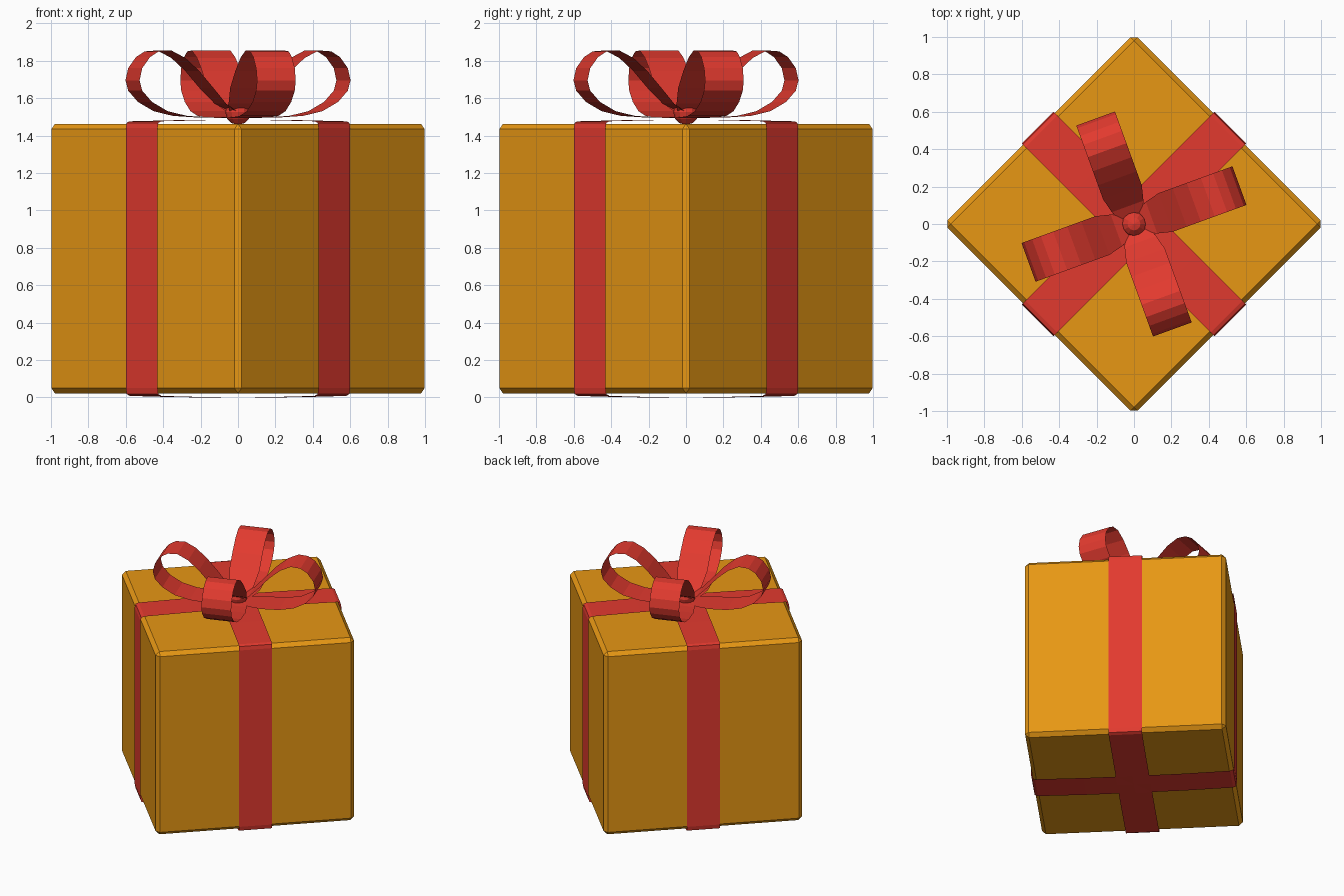
import bpy, bmesh
from math import radians
from mathutils import Matrix

if "Cube" in bpy.data.objects:
    bpy.data.objects.remove(bpy.data.objects["Cube"])


def material(name, color):
    m = bpy.data.materials.new(name)
    m.diffuse_color = (*color, 1)
    m.use_nodes = True
    m.node_tree.nodes["Principled BSDF"].inputs["Base Color"].default_value = m.diffuse_color
    return m


GOLD = material("gold_paper", (0.80, 0.31, 0.007))
RED = material("red_ribbon", (0.76, 0.042, 0.028))


def finish(bm, name, mat, angle=0):
    bm.transform(Matrix.Rotation(radians(angle), 4, 'Z'))
    me = bpy.data.meshes.new(name)
    bm.to_mesh(me)
    bm.free()
    me.materials.append(mat)
    ob = bpy.data.objects.new(name, me)
    bpy.context.collection.objects.link(ob)
    return ob


def strip(name, path, angle, closed=False):
    """Thin sheet following (distance, height, half width) points."""
    bm = bmesh.new()
    rows = [(bm.verts.new((r, -w, z)), bm.verts.new((r, w, z))) for r, z, w in path]
    pairs = list(zip(rows, rows[1:]))
    if closed:
        pairs.append((rows[-1], rows[0]))
    for (a, b), (c, d) in pairs:
        bm.faces.new((a, b, d, c))
    bmesh.ops.recalc_face_normals(bm, faces=bm.faces)
    return finish(bm, name, RED, angle)


# Box with chamfered edges, turned 45 degrees
bm = bmesh.new()
bmesh.ops.create_cube(bm, size=1.44, matrix=Matrix.Translation((0, 0, 0.742)))
bmesh.ops.bevel(bm, geom=bm.edges[:], offset=0.028, segments=1, affect='EDGES')
finish(bm, "box", GOLD, 45)

# Two ribbons wrapped right around the box
right = [(0, 0, .12), (.35, .001, .12), (.70, .008, .12), (.722, .018, .12),
         (.728, .05, .12), (.728, 1.44, .12), (.722, 1.468, .12),
         (.70, 1.476, .12), (.35, 1.482, .12), (0, 1.484, .12)]
left = [(-r, z, w) for r, z, w in reversed(right[1:-1])]
for i in range(2):
    strip(f"ribbon_{i + 1}", right + left, 45 + 90 * i, closed=True)

# Four bow loops, narrowing to the knot
loop = [(.02, 1.50, .06), (.10, 1.495, .09), (.20, 1.497, .11), (.33, 1.505, .11),
        (.44, 1.53, .11), (.53, 1.58, .11), (.585, 1.64, .11), (.60, 1.695, .11),
        (.585, 1.76, .11), (.54, 1.82, .11), (.49, 1.85, .11), (.42, 1.855, .11),
        (.34, 1.815, .11), (.26, 1.745, .11), (.18, 1.655, .11), (.10, 1.57, .09),
        (.03, 1.53, .06)]
for i in range(4):
    strip(f"bow_loop_{i + 1}", loop, 20 + 90 * i)

# Knot in the middle of the bow
bm = bmesh.new()
bmesh.ops.create_uvsphere(bm, u_segments=12, v_segments=6, radius=0.068,
                          matrix=Matrix.Translation((0, 0, 1.525)))
finish(bm, "bow_knot", RED)
